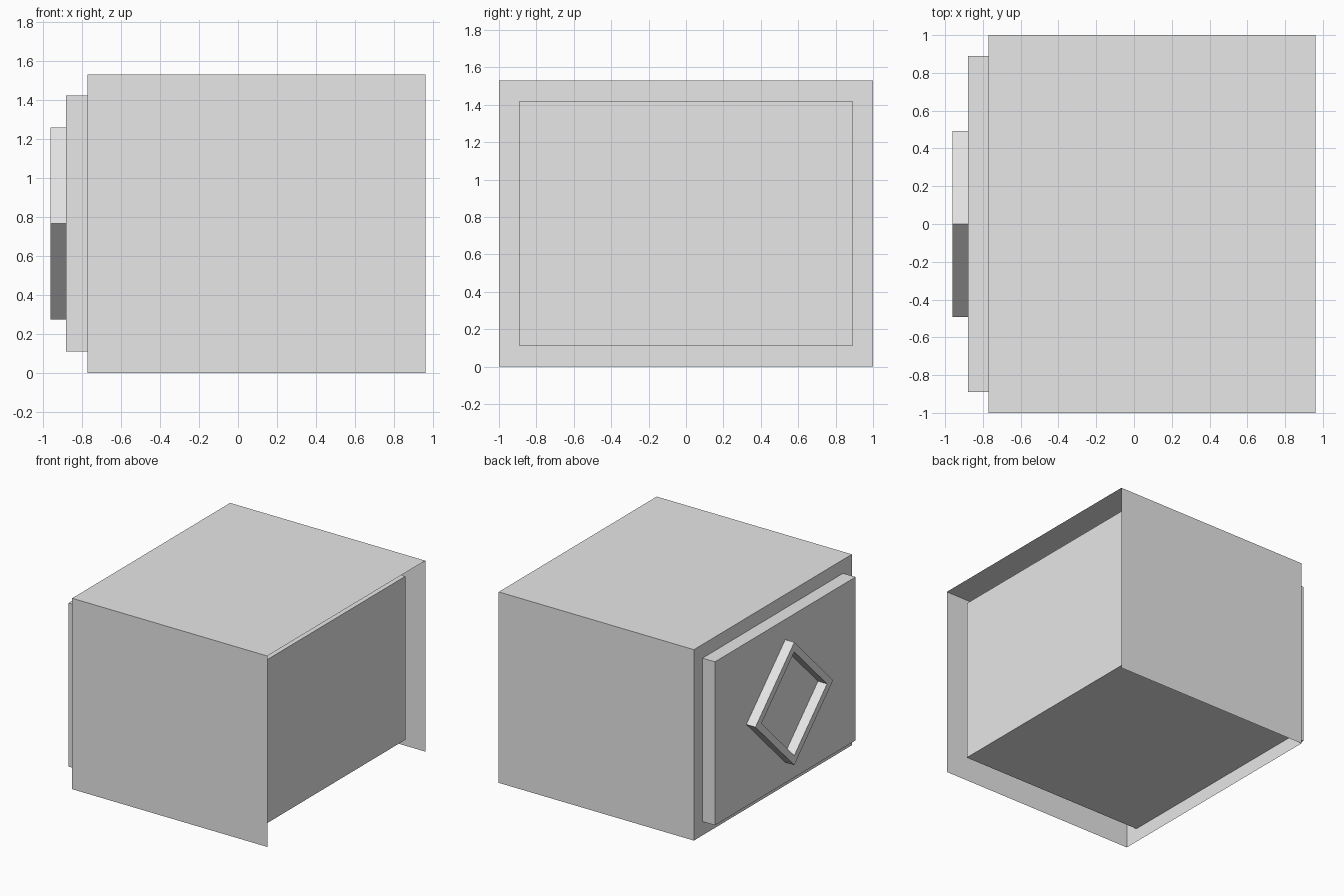
import bpy
import bmesh
from math import cos, sin, tau
from mathutils import Vector

default = bpy.data.objects.get("Cube")
if default:
    bpy.data.objects.remove(default, do_unlink=True)

# Single plain grey
grey = bpy.data.materials.new("light_grey")
grey.use_nodes = True
color = (0.8, 0.8, 0.8, 1.0)
grey.diffuse_color = color
grey.node_tree.nodes["Principled BSDF"].inputs["Base Color"].default_value = color


def finish(name, bm):
    mesh = bpy.data.meshes.new(name)
    bm.to_mesh(mesh)
    bm.free()
    mesh.materials.append(grey)
    obj = bpy.data.objects.new(name, mesh)
    bpy.context.collection.objects.link(obj)
    return obj


def box(name, low, high, open_sides=()):
    """Box between two corners; faces pointing along open_sides are removed."""
    bm = bmesh.new()
    bmesh.ops.create_cube(bm, size=1)
    low, high = Vector(low), Vector(high)
    for v in bm.verts:
        v.co = (low + high) / 2 + v.co * (high - low)
    bm.normal_update()
    gone = [f for f in bm.faces
            if any(f.normal.dot(Vector(d)) > 0.9 for d in open_sides)]
    bmesh.ops.delete(bm, geom=gone, context="FACES")
    return finish(name, bm)


def diamond_frame(name, x_outer, x_inner, z, outer, inner):
    """Square ring standing on one corner, facing -x."""
    bm = bmesh.new()
    loops = []
    for x, r in ((x_inner, outer), (x_outer, outer), (x_outer, inner), (x_inner, inner)):
        loops.append([bm.verts.new((x, r * cos(tau * i / 4), z + r * sin(tau * i / 4)))
                      for i in range(4)])
    for a, b in zip(loops, loops[1:] + loops[:1]):
        for i in range(4):
            j = (i + 1) % 4
            bm.faces.new((a[i], a[j], b[j], b[i]))
    bmesh.ops.recalc_face_normals(bm, faces=bm.faces)
    return finish(name, bm)


# Thin outer cover, open underneath and on the +x end
box("outer_cover", (-0.77, -1, 0), (0.96, 1, 1.53), [(1, 0, 0), (0, 0, -1)])

# Inner body, pushed through the closed end of the cover
box("inner_body", (-0.88, -0.89, 0.11), (0.86, 0.89, 1.42))

# Raised diamond frame on the exposed end of the body
diamond_frame("diamond_frame", -0.96, -0.88, 0.766, 0.492, 0.415)
